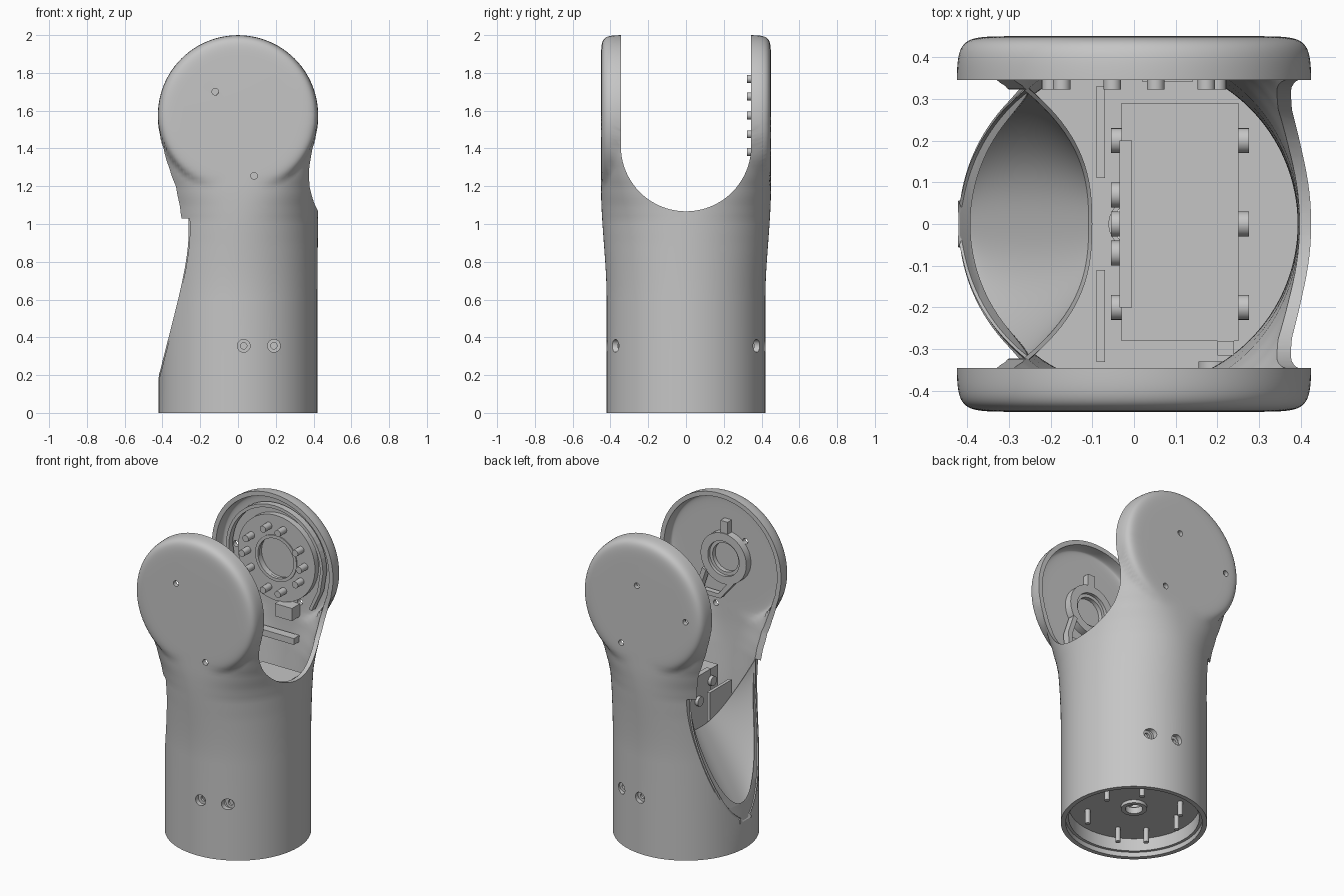
import bpy, bmesh, math
from math import sin, cos, pi, sqrt
from mathutils import Matrix, Vector

if "Cube" in bpy.data.objects:
    bpy.data.objects.remove(bpy.data.objects["Cube"])

grey = bpy.data.materials.new("light grey")
grey.use_nodes = True
grey.diffuse_color = (0.56, 0.56, 0.56, 1)
grey.node_tree.nodes["Principled BSDF"].inputs["Base Color"].default_value = (0.56, 0.56, 0.56, 1)

R, HEAD_R, HEAD, GAP = 0.42, 0.425, 1.575, 0.345


def finish(name, bm):
    """Turn a bmesh into a named object."""
    bmesh.ops.remove_doubles(bm, verts=bm.verts, dist=0.0002)
    bmesh.ops.recalc_face_normals(bm, faces=bm.faces)
    mesh = bpy.data.meshes.new(name)
    bm.to_mesh(mesh)
    bm.free()
    obj = bpy.data.objects.new(name, mesh)
    bpy.context.collection.objects.link(obj)
    mesh.materials.append(grey)
    return obj


def select(obj):
    bpy.ops.object.select_all(action='DESELECT')
    obj.select_set(True)
    bpy.context.view_layer.objects.active = obj


def smooth(obj):
    select(obj)
    bpy.ops.object.shade_smooth_by_angle(angle=math.radians(32))


def solidify(obj, thick):
    mod = obj.modifiers.new("wall", 'SOLIDIFY')
    mod.thickness, mod.offset = thick, -1
    select(obj)
    bpy.ops.object.modifier_apply(modifier=mod.name)


def cut(obj, cutter):
    mod = obj.modifiers.new("cut", 'BOOLEAN')
    mod.operation, mod.solver, mod.object = 'DIFFERENCE', 'EXACT', cutter
    select(obj)
    bpy.ops.object.modifier_apply(modifier=mod.name)
    bpy.data.objects.remove(cutter)


def grid(bm, rows, closed=False):
    rows = [[bm.verts.new(p) for p in row] for row in rows]
    n = len(rows[0])
    for a, b in zip(rows, rows[1:]):
        for i in range(n if closed else n - 1):
            j = (i + 1) % n
            bm.faces.new((a[i], a[j], b[j], b[i]))


def prism(bm, outline, depth):
    """Extrude a closed outline of 3D points along the depth vector."""
    face = bm.faces.new([bm.verts.new(p) for p in outline])
    ext = bmesh.ops.extrude_face_region(bm, geom=[face])
    bmesh.ops.translate(bm, vec=depth, verts=[v for v in ext["geom"] if isinstance(v, bmesh.types.BMVert)])


def rod(bm, start, end, radius, sides=20):
    a, b = Vector(start), Vector(end)
    rot = (b - a).to_track_quat('Z', 'Y').to_matrix().to_4x4()
    bmesh.ops.create_cone(bm, cap_ends=True, segments=sides, radius1=radius, radius2=radius,
                          depth=(b - a).length, matrix=Matrix.Translation((a + b) / 2) @ rot)


def box(name, x, y, z):
    bm = bmesh.new()
    prism(bm, [(x[0], y[0], z[0]), (x[1], y[0], z[0]), (x[1], y[1], z[0]), (x[0], y[1], z[0])],
          (0, 0, z[1] - z[0]))
    return finish(name, bm)


def ring(name, centre, axis, inner, outer, length, sides=64):
    """Flat washer around the Y or Z axis."""
    bm = bmesh.new()
    rows = []
    for r, h in ((inner, 0), (outer, 0), (outer, length), (inner, length), (inner, 0)):
        pts = [(r * cos(2 * pi * i / sides), r * sin(2 * pi * i / sides), h) for i in range(sides)]
        rows.append([Vector(centre) + Vector((p[0], p[2], p[1]) if axis == 'Y' else p) for p in pts])
    grid(bm, rows, True)
    smooth(finish(name, bm))


def strap(name, path, y, width, depth):
    """Flat bar that follows an XZ path."""
    bm = bmesh.new()
    left, right = [], []
    for i, (x, z) in enumerate(path):
        a, b = path[max(i - 1, 0)], path[min(i + 1, len(path) - 1)]
        d = Vector((b[0] - a[0], b[1] - a[1])).normalized() * width / 2
        left.append((x - d.y, y, z + d.x))
        right.append((x + d.y, y, z - d.x))
    prism(bm, left + right[::-1], (0, depth, 0))
    return finish(name, bm)


# Shell: round tube that squares off upward, with a flat disc on each arm
def lerp(z, table):
    for (z0, v0), (z1, v1) in zip(table, table[1:]):
        if z <= z1:
            return v0 + (v1 - v0) * max(0, (z - z0) / (z1 - z0))
    return table[-1][1]


def power(v, e):
    return 0 if abs(v) < 1e-6 else math.copysign(abs(v) ** e, v)


def section(z, count=128):
    n = lerp(z, [(0.9, 2), (1.02, 2.05), (1.1, 2.22), (1.2, 2.65), (1.3, 3.4), (1.4, 4.6), (1.5, 7), (HEAD, 16)])
    t = min(1, max(0, (z - 0.6) / 0.6))
    blend = t * t * (3 - 2 * t)
    width, depth = R + (HEAD_R - R) * blend, R + 0.03 * blend
    pts = []
    for i in range(count):
        a = 2 * pi * i / count - pi / 2
        x, y = power(cos(a), 2 / n) * width, power(sin(a), 2 / n) * depth
        d = math.hypot(x, z - HEAD) / HEAD_R
        if d < 1 and abs(y) > 0.34:
            y = math.copysign(max(abs(y), 0.45 * (1 - d ** 16) ** (1 / 16)), y)
        pts.append((x, y))
    return pts


bm = bmesh.new()
levels = [0, 0.3, 0.6] + [0.6 + (HEAD - 0.6) * i / 44 for i in range(1, 45)]
grid(bm, [[(x, y, z) for x, y in section(z)] for z in levels], True)
half = section(HEAD)[:65]
grid(bm, [[(x * cos(pi * k / 48), y, HEAD + x * sin(pi * k / 48)) for x, y in half] for k in range(49)])
bmesh.ops.dissolve_degenerate(bm, dist=0.0001, edges=bm.edges)
shell = finish("fork_shell", bm)
solidify(shell, 0.028)

# Slot between the fork arms: round bottom on one side, deeper on the other
bm = bmesh.new()
arc = [(-0.01, GAP * cos(pi + pi * i / 40), 1.412 + GAP * sin(pi + pi * i / 40)) for i in range(41)]
prism(bm, arc + [(-0.01, GAP, 2.5), (-0.01, -GAP, 2.5)], (1, 0, 0))
cut(shell, finish("slot_cutter", bm))
bm = bmesh.new()
prism(bm, [(-1, y, z) for y, z in ((-0.31, 0.9), (0.31, 0.9), (0.325, 1.06), (GAP, 1.2), (GAP, 2.5),
                                   (-GAP, 2.5), (-GAP, 1.2), (-0.325, 1.06))], (1, 0, 0))
cut(shell, finish("deep_slot_cutter", bm))


# Scooped recess in the side of the tube
def scoop_edge(z):
    s = (z - 0.17) / 0.77
    return -0.42 + 0.165 * s * (1.2 - 0.2 * s ** 4)


bm = bmesh.new()
edge = [0.17 + 0.86 * i / 30 for i in range(31)]
prism(bm, [(scoop_edge(z), -1, z) for z in edge] + [(-1, -1, 1.03), (-1, -1, 0.17)], (0, 2, 0))
cut(shell, finish("scoop_cutter", bm))

bm = bmesh.new()
rows = []
for i in range(31):
    t = i / 30
    xe, ze = max(-0.412, scoop_edge(edge[i])), edge[i]
    ye = sqrt(0.416 ** 2 - xe * xe)
    xm, zm = -0.412 + 0.312 * t, 0.17 + 0.51 * t
    rows.append([])
    for k in range(33):
        u = k / 16 - 1
        f = 1 - abs(u) ** 2.6
        rows[-1].append((xe + (xm - xe) * f, ye * u, ze + (zm - ze) * f))
grid(bm, rows)
scoop = finish("scoop_panel", bm)
solidify(scoop, 0.01)
smooth(scoop)

# Screw holes in the tube and on the arm faces
bm = bmesh.new()
for side in (-1, 1):
    for x in (0.03, 0.19):
        rod(bm, (x, side * 0.3, 0.355), (x, side * 0.6, 0.355), 0.034)
for side, x, z in ((-1, -0.12, 1.7), (-1, 0.085, 1.255), (1, 0.03, 1.71), (1, -0.31, 1.57), (1, 0.14, 1.32)):
    rod(bm, (x, side * 0.41, z), (x, side * 0.5, z), 0.018)
cut(shell, finish("hole_cutter", bm))
smooth(shell)
for side in (-1, 1):
    for x in (0.03, 0.19):
        wall = side * sqrt(R * R - x * x)
        ring("screw_seat", (x, wall - side * 0.03, 0.355), 'Y', 0.017, 0.036, -side * 0.015, 24)

# Back arm: motor flange, bolts and rim
ring("motor_flange", (0, 0.385, HEAD), 'Y', 0.13, 0.27, 0.04)
ring("flange_lip", (0, 0.378, HEAD), 'Y', 0.125, 0.145, 0.02)
bm = bmesh.new()
for angle in (0, 30, 75, -30, -75):
    a = math.radians(angle)
    for side in (-1, 1):
        x, z = side * 0.2 * cos(a), HEAD + 0.2 * sin(a)
        rod(bm, (x, 0.322, z), (x, 0.39, z), 0.021)
smooth(finish("flange_bolts", bm))
rim = [(0.33 * cos(pi * i / 24), HEAD + 0.33 * sin(pi * i / 24)) for i in range(25)]
strap("arm_rim", [(0.25, 1.32), (0.31, 1.45)] + rim + [(-0.31, 1.45), (-0.25, 1.32)], 0.365, 0.02, 0.04)
box("cable_tab", (0.02, 0.14), (0.34, 0.42), (1.23, 1.31))
box("arm_shelf", (-0.12, 0.15), (0.345, 0.4), (1.08, 1.12))

# Front arm: bearing ring with bracket
ring("bearing_ring", (0, -0.425, HEAD), 'Y', 0.11, 0.16, 0.05)
ring("bearing_lip", (0, -0.425, HEAD), 'Y', 0.09, 0.115, 0.03)
strap("ring_tab", [(0, 1.72), (0, 1.81)], -0.425, 0.05, 0.045)
strap("bracket_outer", [(0.13, 1.48), (0.17, 1.36), (0.16, 1.2)], -0.41, 0.03, 0.045)
strap("bracket_inner", [(-0.06, 1.44), (0.03, 1.33), (0.14, 1.33), (0.17, 1.3)], -0.41, 0.03, 0.035)
box("bracket_foot", (0.2, 0.24), (-0.315, -0.28), (0.9, 1.1))

# Motor block inside the tube, with side bolts
box("motor_block", (-0.03, 0.25), (-0.28, 0.29), (0.2, 0.95))
box("block_cover", (-0.035, -0.005), (-0.2, 0.2), (0.3, 0.955))
bm = bmesh.new()
for y in (-0.2, 0, 0.2):
    for z in (0.4, 0.88):
        rod(bm, (-0.055, y, z), (0.275, y, z), 0.03)
for y in (-0.07, 0.07):
    rod(bm, (-0.055, y, 0.8), (0, y, 0.8), 0.03)
smooth(finish("block_bolts", bm))
for side in (-1, 1):
    box("side_rib", (-0.09, -0.07), (side * 0.22 - 0.11, side * 0.22 + 0.11), (0.2, 0.85))

# Base plate, hanging posts and rim
ring("base_plate", (0, 0, 0.11), 'Z', 0.06, 0.4, 0.03)
ring("base_hub", (0, 0, 0.09), 'Z', 0.05, 0.075, 0.04)
ring("base_rim", (0, 0, 0.03), 'Z', 0.375, 0.4, 0.09)
bm = bmesh.new()
for angle in (15, 60, 130, 165, 215, 250, 310):
    a = math.radians(angle)
    x, y = 0.27 * cos(a), 0.27 * sin(a)
    rod(bm, (x, y, 0.02), (x, y, 0.12), 0.015, 16)
smooth(finish("base_posts", bm))
